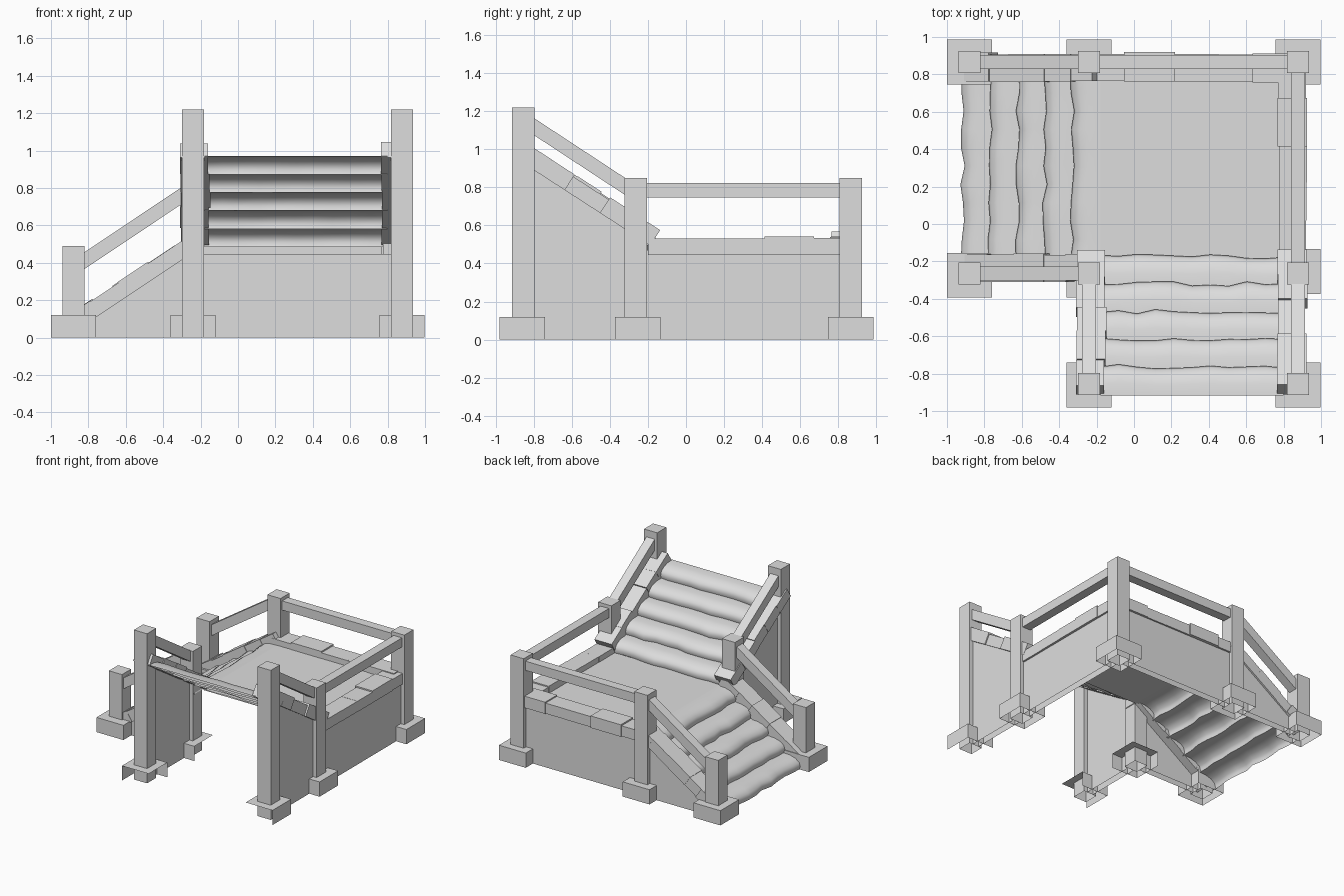
import bpy, bmesh, math, random
from mathutils import Vector, Matrix

random.seed(11)
cube = bpy.data.objects.get("Cube")
if cube:
    bpy.data.objects.remove(cube, do_unlink=True)

# Single plain stone colour
GREY = (0.73, 0.73, 0.73, 1)
mat = bpy.data.materials.new("plain_grey")
mat.use_nodes = True
mat.diffuse_color = GREY
mat.node_tree.nodes["Principled BSDF"].inputs["Base Color"].default_value = GREY


def finish(bm, name, smooth=False):
    mesh = bpy.data.meshes.new(name)
    bm.to_mesh(mesh)
    bm.free()
    mesh.materials.append(mat)
    ob = bpy.data.objects.new(name, mesh)
    bpy.context.collection.objects.link(ob)
    if smooth:
        bpy.ops.object.select_all(action='DESELECT')
        ob.select_set(True)
        bpy.context.view_layer.objects.active = ob
        bpy.ops.object.shade_smooth_by_angle(angle=math.radians(50))


def add_box(bm, matrix, size, skip=()):
    """Box placed by a matrix; skip lists the directions left open."""
    new = bmesh.ops.create_cube(bm, size=1, matrix=matrix @ Matrix.Diagonal((*size, 1)))
    faces = {f for v in new["verts"] for f in v.link_faces}
    for f in faces:
        f.normal_update()
    gone = [f for f in faces if any(f.normal.dot(Vector(d)) > 0.9 for d in skip)]
    bmesh.ops.delete(bm, geom=gone, context='FACES')


def frame(p0, p1):
    """Matrix at the middle of p0-p1: local x along it, local y level."""
    d = (p1 - p0).normalized()
    side = Vector((0, 0, 1)).cross(d).normalized()
    m = Matrix((d, side, d.cross(side))).transposed().to_4x4()
    m.translation = (p0 + p1) / 2
    return m


# Layout: post lines and floor heights
XL, XM, XR = -0.88, -0.24, 0.877
YF, YM, YB = -0.855, -0.264, 0.866
POST = 0.118
FLOOR, STEP, RISE = 0.485, 0.147, 0.097
DOWN, EAST, WEST, NORTH, SOUTH = (0, 0, -1), (1, 0, 0), (-1, 0, 0), (0, 1, 0), (0, -1, 0)

# Posts and their footings; some footings are open towards the passage
posts = [
    ("lower_front", XL, YM, 0.49, -0.01, []), ("lower_back", XL, YB, 0.49, 0, []),
    ("landing_front", XM, YM, 0.85, -0.01, [EAST, NORTH]), ("landing_back", XM, YB, 0.85, 0, []),
    ("corner", XR, YB, 0.85, 0, []), ("landing_side", XR, YM, 0.85, 0.01, []),
    ("upper_inner", XM, YF, 1.22, -0.006, [SOUTH, EAST]),
    ("upper_outer", XR, YF, 1.22, -0.006, [SOUTH, WEST]),
]
for name, x, y, h, shift, skip in posts:
    bm = bmesh.new()
    add_box(bm, Matrix.Translation((x, y, h / 2)), (POST, POST, h), [DOWN])
    finish(bm, name + "_post")
    bm = bmesh.new()
    add_box(bm, Matrix.Translation((x, y + shift, 0.06)), (0.242, 0.24, 0.12), [DOWN] + skip)
    finish(bm, name + "_footing")


def between_posts(p0, p1, overlap=0.0):
    """Shorten a line between post centres to the post faces, plus an overlap."""
    p0, p1 = Vector(p0), Vector(p1)
    t = (POST / 2 - overlap) / (p1 - p0).xy.length
    return p0.lerp(p1, t), p1.lerp(p0, t)


def wall(name, start, end, thick=0.056):
    """Wall from the ground to the sloping or level line start-end."""
    p0, p1 = between_posts(start, end)
    flat = Vector((p1.x - p0.x, p1.y - p0.y, 0)).normalized()
    side = flat.cross(Vector((0, 0, 1))) * thick / 2
    bm = bmesh.new()
    ring = [Vector((p0.x, p0.y, 0)), Vector((p1.x, p1.y, 0)), p1, p0]
    a = [bm.verts.new(p + side) for p in ring]
    b = [bm.verts.new(p - side) for p in ring]
    bm.faces.new(a)
    bm.faces.new(b[::-1])
    bm.faces.new((a[3], a[2], b[2], b[3]))
    bmesh.ops.recalc_face_normals(bm, faces=bm.faces)
    finish(bm, name)


def rail(name, start, end):
    p0, p1 = between_posts(start, end, overlap=0.035)
    bm = bmesh.new()
    add_box(bm, frame(p0, p1), ((p1 - p0).length, 0.075, 0.075))
    finish(bm, name)


def stones(name, p0, p1, count):
    """Row of slightly uneven capping stones centred on the line p0-p1."""
    p0, p1 = Vector(p0), Vector(p1)
    cuts = [0] + [(i + random.uniform(-0.2, 0.2)) / count for i in range(1, count)] + [1]
    bm = bmesh.new()
    for a, b in zip(cuts, cuts[1:]):
        q0, q1 = p0.lerp(p1, a), p0.lerp(p1, b)
        extra = random.uniform(0, 0.014)
        m = frame(q0, q1) @ Matrix.Translation((0, random.uniform(-0.005, 0.005), extra / 2))
        add_box(bm, m, ((q1 - q0).length, 0.144 + extra, 0.084 + extra))
    finish(bm, name)


# Sides of the lower flight
for name, y, inner in (("front", YM, 0.028), ("back", YB, -0.028)):
    wall(f"lower_{name}_wall", (XL, y, 0.05), (XM, y, 0.47))
    stones(f"lower_{name}_stones", (-0.9, y + inner, 0.065), (-0.2, y + inner, 0.532), 5)
    rail(f"lower_{name}_rail", (XL, y, 0.372), (XM, y, 0.8))

# Sides of the upper flight
for name, x, inner in (("inner", XM, 0.008), ("outer", XR, -0.032)):
    wall(f"upper_{name}_wall", (x, YM, 0.565), (x, YF, 0.945))
    stones(f"upper_{name}_stones", (x + inner, -0.165, 0.53), (x + inner, -0.888, 0.998), 5)
    rail(f"upper_{name}_rail", (x, YM, 0.768), (x, YF, 1.156))

# Sides of the landing
wall("landing_back_wall", (XM, YB, 0.47), (XR, YB, 0.47))
wall("landing_side_wall", (XR, YM, 0.47), (XR, YB, 0.47))
stones("landing_back_stones", (XM, YB - 0.028, 0.487), (XR, YB - 0.028, 0.487), 5)
stones("landing_side_stones", (XR - 0.028, -0.2, 0.487), (XR - 0.028, YB, 0.487), 5)
rail("landing_back_rail", (XM, YB, 0.785), (XR, YB, 0.785))
rail("landing_side_rail", (XR, YM, 0.785), (XR, YB, 0.785))

# Landing floor sheet
bm = bmesh.new()
corners = [(-0.18, -0.19), (0.8, -0.19), (0.8, 0.8), (-0.18, 0.8)]
bm.faces.new([bm.verts.new((x, y, FLOOR)) for x, y in corners])
finish(bm, "landing_floor")

# Rounded, slightly wavy steps made as one open sheet
NOSE = [(0, 0), (-0.008, 0.025), (0.002, 0.055), (0.035, 0.08), (0.085, 0.094)]


def flight(name, place, columns=11):
    bm = bmesh.new()
    rows = []
    for s in range(5):
        wave = [random.uniform(-0.012, 0.012) for _ in range(columns)]
        for du, dz in NOSE:
            rows.append([(s * STEP + du + w * (1 - du / STEP), s * RISE + dz) for w in wave])
    rows.append([(5 * STEP, 5 * RISE)] * columns)
    grid = [[bm.verts.new(place(u, -0.18 + 0.98 * c / (columns - 1), z))
             for c, (u, z) in enumerate(row)] for row in rows]
    for r0, r1 in zip(grid, grid[1:]):
        for c in range(columns - 1):
            bm.faces.new((r0[c], r1[c], r1[c + 1], r0[c + 1]))
    finish(bm, name, smooth=True)


flight("lower_steps", lambda u, v, z: (-0.91 + u, v, z))
flight("upper_steps", lambda u, v, z: (v, -0.181 - u, FLOOR + z))
